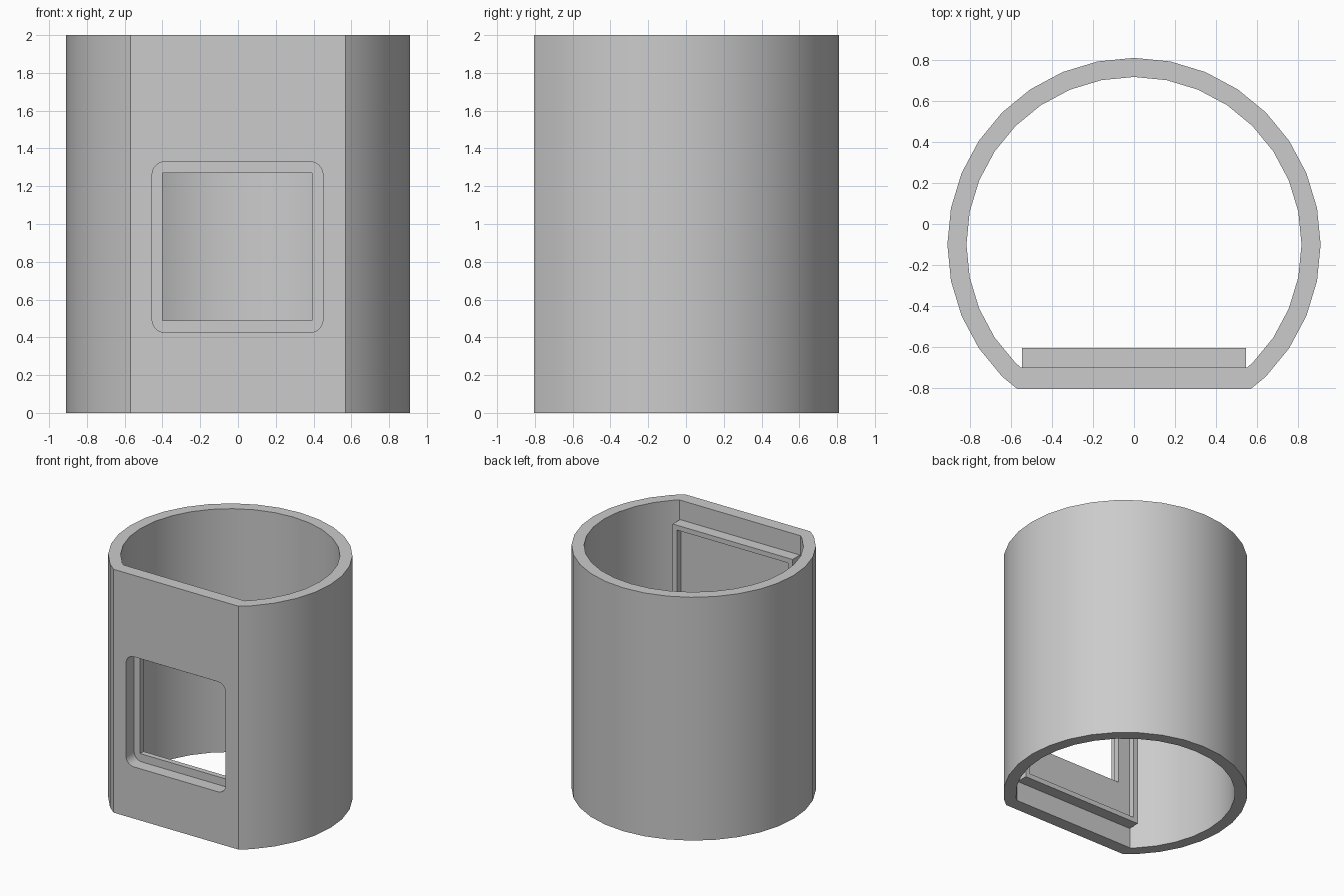
import bpy, bmesh, math
from mathutils import Vector, Matrix

cube = bpy.data.objects.get("Cube")
if cube:
    bpy.data.objects.remove(cube)

grey = bpy.data.materials.new("plain_grey")
grey.use_nodes = True
GREY = (0.6, 0.6, 0.6, 1)
grey.diffuse_color = GREY
grey.node_tree.nodes["Principled BSDF"].inputs["Base Color"].default_value = GREY

HEIGHT, CENTRE_Y = 2.0, -0.1
WALL_FRONT, WALL_BACK = -0.805, -0.7
PANEL_BACK, POCKET_FLOOR = -0.605, -0.655


def finish(bm, name):
    bmesh.ops.recalc_face_normals(bm, faces=bm.faces)
    mesh = bpy.data.meshes.new(name)
    bm.to_mesh(mesh)
    bm.free()
    mesh.materials.append(grey)
    obj = bpy.data.objects.new(name, mesh)
    bpy.context.collection.objects.link(obj)
    return obj


def flat_sided_cylinder(name, radius, flat_y, z0, z1):
    """Cylinder with its front sliced off flat."""
    bm = bmesh.new()
    bmesh.ops.create_circle(bm, cap_ends=True, segments=32, radius=radius,
                            matrix=Matrix.Translation((0, CENTRE_Y, z0)))
    bmesh.ops.bisect_plane(bm, geom=bm.verts[:] + bm.edges[:] + bm.faces[:],
                           plane_co=(0, flat_y, 0), plane_no=(0, 1, 0),
                           clear_inner=True)
    ext = bmesh.ops.extrude_face_region(bm, geom=bm.faces[:])
    moved = [v for v in ext["geom"] if isinstance(v, bmesh.types.BMVert)]
    bmesh.ops.translate(bm, verts=moved, vec=(0, 0, z1 - z0))
    return finish(bm, name)


def box(name, x, y, z, corner=0):
    """Box from (min, max) ranges, with optional rounded corners seen from the front."""
    bm = bmesh.new()
    bmesh.ops.create_cube(bm, size=1)
    for v in bm.verts:
        v.co = Vector([r[0] if c < 0 else r[1] for c, r in zip(v.co, (x, y, z))])
    if corner:
        deep = [e for e in bm.edges
                if abs(e.verts[0].co.y - e.verts[1].co.y) > 0.01]
        bmesh.ops.bevel(bm, geom=deep, offset=corner, segments=6,
                        profile=0.5, affect='EDGES')
    return finish(bm, name)


def cut(target, cutter):
    mod = target.modifiers.new("cut", 'BOOLEAN')
    mod.operation, mod.solver, mod.object = 'DIFFERENCE', 'EXACT', cutter
    bpy.context.view_layer.objects.active = target
    bpy.ops.object.modifier_apply(modifier=mod.name)
    bpy.data.objects.remove(cutter)


# Tubular housing with a flat front and a rounded window
housing = flat_sided_cylinder("housing", 0.91, WALL_FRONT, 0, HEIGHT)
cut(housing, flat_sided_cylinder("bore", 0.817, WALL_BACK, -0.1, HEIGHT + 0.1))
cut(housing, box("window", (-0.455, 0.45), (-0.9, -0.65), (0.425, 1.33), corner=0.07))

# Inner mounting panel, pocketed from behind, with a square opening
panel = box("mounting_panel", (-0.545, 0.545), (WALL_BACK, PANEL_BACK), (0.165, 1.84))
cut(panel, box("pocket", (-0.505, 0.505), (POCKET_FLOOR, -0.5), (0.205, 1.8)))
cut(panel, box("opening", (-0.4, 0.392), (-0.8, -0.5), (0.49, 1.27)))

# Smooth the curved walls, keep the corners crisp
bpy.ops.object.select_all(action='DESELECT')
housing.select_set(True)
bpy.context.view_layer.objects.active = housing
bpy.ops.object.shade_smooth_by_angle(angle=math.radians(30))
